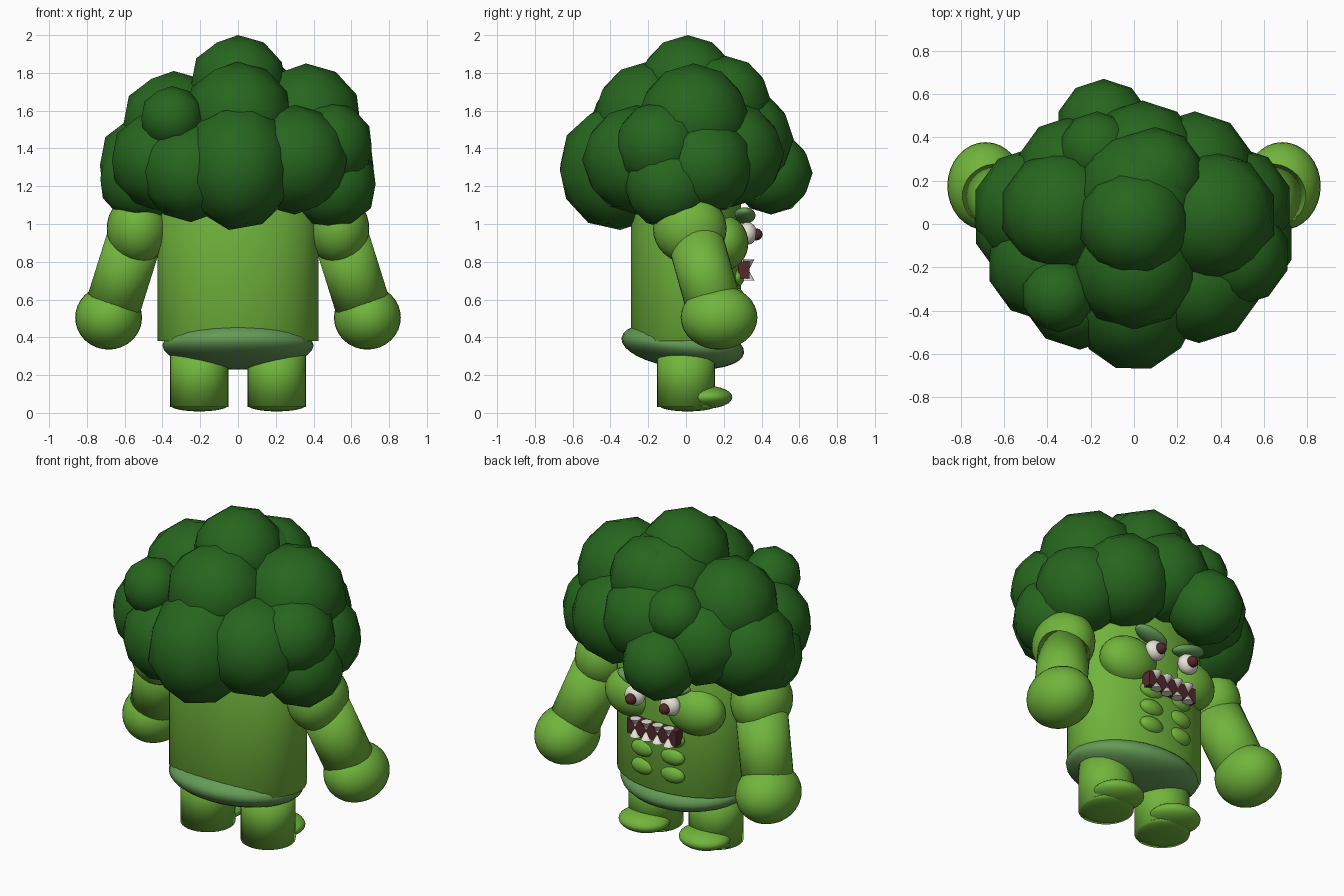
import bpy
from math import radians
from mathutils import Vector

cube = bpy.data.objects.get("Cube")
if cube:
    bpy.data.objects.remove(cube, do_unlink=True)


def material(name, rgb):
    m = bpy.data.materials.new(name)
    m.use_nodes = True
    m.diffuse_color = (*rgb, 1)
    m.node_tree.nodes["Principled BSDF"].inputs["Base Color"].default_value = (*rgb, 1)
    return m


STALK = material("stalk green", (0.165, 0.46, 0.045))
FLORET = material("dark floret green", (0.02, 0.132, 0.013))
PALE = material("pale green", (0.13, 0.33, 0.095))
WHITE = material("bone white", (0.8, 0.76, 0.68))
MAROON = material("dark maroon", (0.09, 0.022, 0.025))


def finish(name, mat):
    o = bpy.context.object
    o.name = name
    o.data.materials.append(mat)
    return o


def ball(name, mat, loc, size, rot=(0, 0, 0)):
    bpy.ops.mesh.primitive_uv_sphere_add(segments=32, ring_count=16, location=loc,
                                         rotation=[radians(a) for a in rot])
    bpy.context.object.scale = size
    bpy.ops.object.shade_smooth()
    return finish(name, mat)


def tube(name, mat, start, end, radius):
    a, b = Vector(start), Vector(end)
    bpy.ops.mesh.primitive_cylinder_add(vertices=32, radius=radius, depth=(b - a).length,
                                        location=(a + b) / 2)
    bpy.context.object.rotation_euler = (b - a).to_track_quat("Z", "Y").to_euler()
    bpy.ops.object.shade_smooth()
    return finish(name, mat)


def floret(name, loc, radius):
    bpy.ops.mesh.primitive_ico_sphere_add(subdivisions=2, radius=radius, location=loc)
    bpy.ops.object.shade_smooth()
    return finish(name, FLORET)


# Trunk and tilted pelvis
trunk = tube("trunk", STALK, (0, 0, 0.38), (0, 0, 1.3), 1)
trunk.scale = (0.425, 0.29, 1)
ball("pelvis", PALE, (0, -0.017, 0.357), (0.4, 0.327, 0.122), (-7, 0, 0))

# Paired limbs, chest and face parts
for s, side in ((1, "left"), (-1, "right")):
    ball(side + "_shoulder", STALK, (s * 0.53, 0.02, 0.975), (0.165, 0.195, 0.185))
    tube(side + "_arm", STALK, (s * 0.54, 0.04, 0.95), (s * 0.675, 0.16, 0.52), 0.147)
    ball(side + "_fist", STALK, (s * 0.685, 0.175, 0.505), (0.177, 0.203, 0.17))
    tube(side + "_leg", STALK, (s * 0.205, 0, 0.03), (s * 0.205, 0, 0.36), 0.154)
    ball(side + "_sole", STALK, (s * 0.205, 0.01, 0.038), (0.15, 0.15, 0.03))
    ball(side + "_toe", STALK, (s * 0.205, 0.11, 0.083), (0.15, 0.135, 0.06))
    ball(side + "_chest", STALK, (s * 0.21, 0.2, 0.9), (0.18, 0.13, 0.145))
    ball(side + "_eye", WHITE, (s * 0.12, 0.325, 0.95), (0.062, 0.05, 0.06))
    ball(side + "_pupil", MAROON, (s * 0.115, 0.37, 0.945), (0.032, 0.035, 0.032))
    ball(side + "_brow", PALE, (s * 0.135, 0.31, 1.045), (0.11, 0.058, 0.035), (0, s * -14, 0))
    for i in range(3):
        ball(f"{side}_ab_{i}", STALK, (s * 0.1, 0.27, 0.5 + i * 0.11), (0.078, 0.04, 0.05))

# Mouth with two rows of pointed teeth
bpy.ops.mesh.primitive_cube_add(size=1, location=(0, 0.305, 0.757))
bpy.context.object.scale = (0.335, 0.06, 0.09)
finish("mouth", MAROON)
for i in range(4):
    for z, flip, row in ((0.782, 180, "upper"), (0.73, 0, "lower")):
        bpy.ops.mesh.primitive_cone_add(vertices=12, radius1=0.032, depth=0.058,
                                        location=((i - 1.5) * 0.076, 0.33, z),
                                        rotation=(radians(flip), 0, 0))
        bpy.ops.object.shade_smooth_by_angle(angle=radians(50))
        finish(f"{row}_tooth_{i}", WHITE)

# Large leaning floret on the plain side
lead = floret("floret_front", (0, -0.345, 1.305), 1)
lead.scale = (0.3, 0.33, 0.345)
lead.rotation_euler.x = radians(-30)

# Floret crown: name, centre, radius
crown = [
    ("front_top", (0, -0.2, 1.57), 0.29),
    ("peak", (0, 0.01, 1.74), 0.26), ("rear_top", (0.03, 0.14, 1.61), 0.3),
    ("rear_crest", (0.09, 0.21, 1.65), 0.24),
    ("left_top", (0.36, 0.04, 1.55), 0.3), ("right_top", (-0.34, 0.06, 1.53), 0.28),
    ("right_knob", (-0.35, -0.33, 1.56), 0.17), ("right_front", (-0.41, -0.18, 1.34), 0.27),
    ("right_inner", (-0.25, -0.31, 1.28), 0.27), ("left_front", (0.3, -0.26, 1.34), 0.29),
    ("left_side", (0.46, 0.09, 1.31), 0.27), ("left_cheek", (0.48, -0.14, 1.41), 0.24),
    ("right_side", (-0.46, 0.07, 1.31), 0.285), ("left_low", (0.5, -0.09, 1.21), 0.24),
    ("right_low", (-0.51, -0.02, 1.24), 0.23), ("rear_knob", (-0.14, 0.45, 1.27), 0.22),
    ("rear_left", (0.28, 0.24, 1.37), 0.28), ("rear_right", (-0.28, 0.23, 1.37), 0.27),
    ("rear_centre", (0.04, 0.3, 1.45), 0.27), ("rear_bud", (-0.17, 0.34, 1.53), 0.18),
    ("core", (0, 0, 1.4), 0.34),
]
for name, loc, radius in crown:
    floret("floret_" + name, loc, radius)
